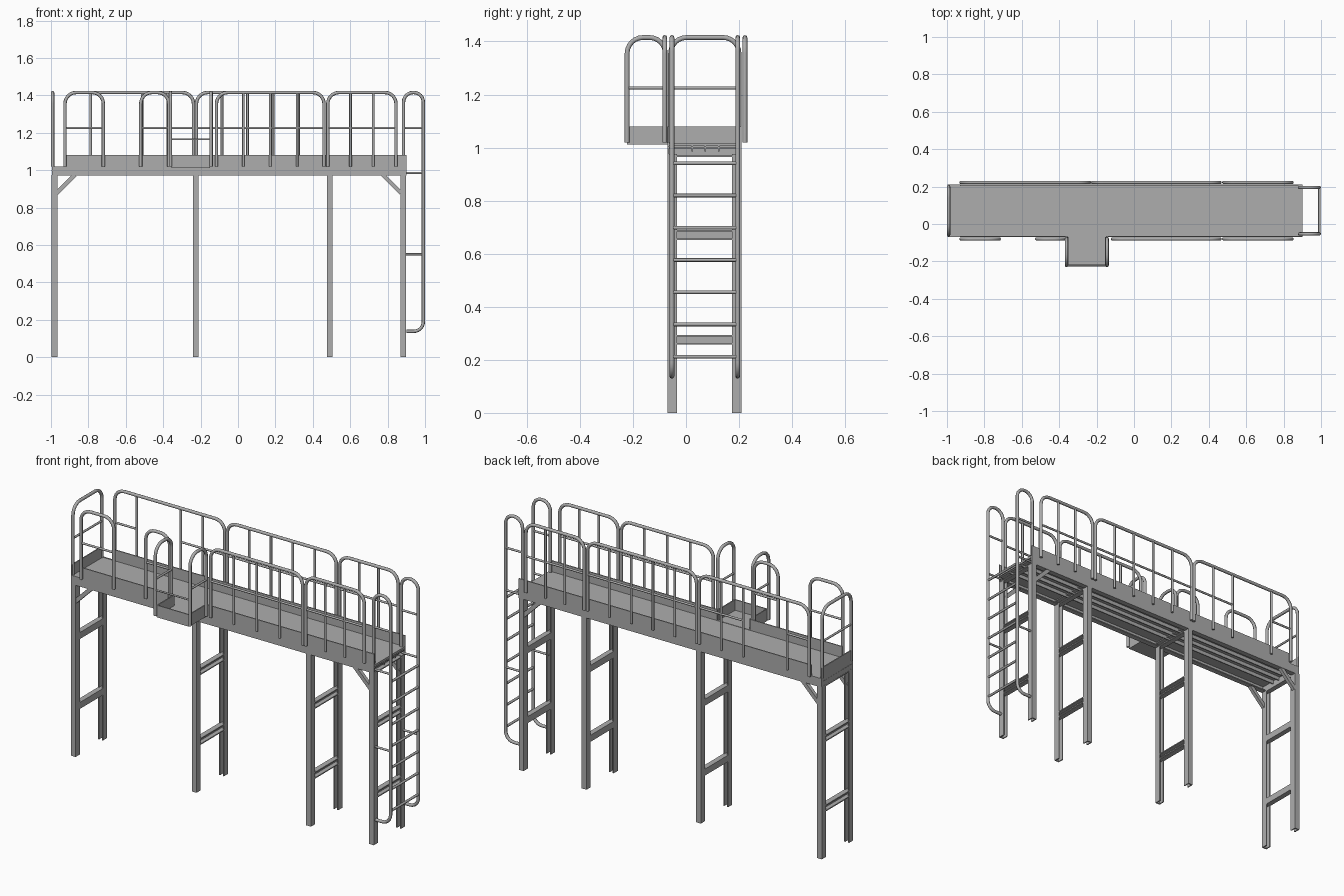
import bpy, bmesh, math
from mathutils import Vector

cube = bpy.data.objects.get("Cube")
if cube:
    bpy.data.objects.remove(cube, do_unlink=True)

steel = bpy.data.materials.new("grey steel")
steel.use_nodes = True
steel.diffuse_color = (0.42, 0.42, 0.42, 1)
steel.node_tree.nodes["Principled BSDF"].inputs["Base Color"].default_value = (0.42, 0.42, 0.42, 1)

FRONT, BACK = -0.07, 0.21      # platform edges in y
LEFT, RIGHT = -0.995, 0.90     # platform ends in x
DECK, TOE, TOP, MID = 1.02, 1.08, 1.415, 1.225
T = 0.006                      # plate thickness
TUBE, THIN = 0.009, 0.006      # tube radii


def boxes(name, items):
    """One object made of axis-aligned boxes, each given by two corners."""
    bm = bmesh.new()
    for a, b in items:
        a, b = Vector(a), Vector(b)
        verts = bmesh.ops.create_cube(bm, size=1)["verts"]
        for v in verts:
            v.co = Vector([(a[i] + b[i]) / 2 + v.co[i] * abs(b[i] - a[i]) for i in range(3)])
    mesh = bpy.data.meshes.new(name)
    bm.to_mesh(mesh)
    bm.free()
    mesh.materials.append(steel)
    obj = bpy.data.objects.new(name, mesh)
    bpy.context.collection.objects.link(obj)
    return obj


def rounded(points, radius, steps=6):
    """Path through the points with its inner corners rounded."""
    pts = [Vector(p) for p in points]
    path = [pts[0]]
    for before, corner, after in zip(pts, pts[1:], pts[2:]):
        u, v = (before - corner).normalized(), (after - corner).normalized()
        for i in range(steps + 1):
            a = math.pi / 2 * i / steps
            path.append(corner + radius * (u * (1 - math.sin(a)) + v * (1 - math.cos(a))))
    path.append(pts[-1])
    return path


def tubes(name, paths):
    """One object made of round tubes, each given as (path, radius)."""
    curve = bpy.data.curves.new(name, "CURVE")
    curve.dimensions = "3D"
    curve.bevel_depth = 1
    curve.bevel_resolution = 2
    curve.use_fill_caps = True
    for path, radius in paths:
        spline = curve.splines.new("POLY")
        spline.points.add(len(path) - 1)
        for point, co in zip(spline.points, path):
            point.co = (*co, 1)
            point.radius = radius
    curve.materials.append(steel)
    obj = bpy.data.objects.new(name, curve)
    bpy.context.collection.objects.link(obj)
    bpy.ops.object.select_all(action="DESELECT")
    obj.select_set(True)
    bpy.context.view_layer.objects.active = obj
    bpy.ops.object.convert(target="MESH")
    bpy.ops.object.shade_smooth_by_angle(angle=math.radians(50))


def railing(name, start, end, bays=1, open_bay=None):
    """Rounded hoop between two xy points with posts and a mid rail."""
    a, b = Vector((*start, 0)), Vector((*end, 0))
    up = lambda p, z: p + Vector((0, 0, z))
    hoop = rounded([up(a, DECK), up(a, TOP), up(b, TOP), up(b, DECK)], 0.06)
    paths = [(hoop, TUBE)]
    for i in range(bays):
        p, q = a.lerp(b, i / bays), a.lerp(b, (i + 1) / bays)
        if open_bay is None or i not in open_bay:
            paths.append(([up(p, MID), up(q, MID)], THIN))
        if i and not (open_bay and i == open_bay[-1]):
            paths.append(([up(p, DECK), up(p, TOP)], THIN + 0.001))
    tubes(name, paths)


# Deck and its supporting frame
boxes("deck", [((LEFT, FRONT, 1.006), (RIGHT, BACK, 1.018))])
for name, edge, inward in (("front", FRONT, 1), ("back", BACK, -1)):
    web, lip = edge + inward * T, edge + inward * 0.03
    boxes(name + "_beam", [
        ((LEFT, edge, 0.97), (RIGHT, web, DECK)),
        ((LEFT, edge, 0.97), (RIGHT, lip, 0.97 + T)),
    ])
boxes("deck_stringers", [((LEFT, y, 0.985), (RIGHT, y + T, 1.006)) for y in (0.02, 0.07, 0.12)])

# Toe boards, leaving a gap at the side landing
boxes("front_toe_board", [
    ((-0.93, FRONT, DECK), (-0.355, FRONT + T, TOE)),
    ((-0.15, FRONT, DECK), (RIGHT, FRONT + T, TOE)),
])
boxes("back_toe_board", [((-0.93, BACK - T, DECK), (RIGHT, BACK, TOE))])
boxes("end_toe_board", [((LEFT, FRONT, 0.97), (LEFT + T, BACK, TOE))])

# Side landing with toe boards on three sides
LX0, LX1, LY = -0.355, -0.15, -0.222
boxes("landing", [
    ((LX0, LY, 1.012), (LX1, FRONT, DECK)),
    ((LX0, LY, 1.012), (LX0 + T, FRONT, TOE)),
    ((LX1 - T, LY, 1.012), (LX1, FRONT, TOE)),
    ((LX0, LY, 1.012), (LX1, LY + T, TOE)),
])

# Channel legs and the channel cross ties between them
for n, x in enumerate((-0.981, -0.225, 0.49, 0.883), 1):
    x0, x1 = x - 0.015, x + 0.015
    for name, edge, inward in (("front", FRONT, 1), ("back", BACK, -1)):
        web, lip = edge + inward * T, edge + inward * 0.037
        boxes(f"{name}_leg_{n}", [
            ((x0, edge, 0), (x1, web, 0.975)),
            ((x0, edge, 0), (x0 + T, lip, 0.975)),
            ((x1 - T, edge, 0), (x1, lip, 0.975)),
        ])
    face = x1 - T if n == 1 else x0
    ties = []
    for z in (0.257, 0.652, 0.965):
        ties += [
            ((face, FRONT + T, z), (face + T, BACK - T, z + 0.037)),
            ((x0, FRONT + T, z), (x1, BACK - T, z + T)),
            ((x0, FRONT + T, z + 0.037 - T), (x1, BACK - T, z + 0.037)),
        ]
    boxes(f"cross_ties_{n}", ties)

# Diagonal corner braces under the deck
for end, x, d in (("left", -0.966, 1), ("right", 0.868, -1)):
    for side, y in (("front", FRONT + 0.012), ("back", BACK - 0.012)):
        brace = boxes(f"{end}_{side}_brace", [((-0.07, -0.01, -0.011), (0.07, 0.01, 0.011))])
        brace.location = (x + d * 0.045, y, 0.926)
        brace.rotation_euler.y = -d * math.pi / 4

# Guard rails
FY, BY = FRONT - 0.01, BACK + 0.012
railing("front_rail_1", (-0.925, FY), (-0.72, FY))
railing("front_rail_2", (-0.52, FY), (-0.37, FY))
railing("front_rail_3", (-0.115, FY), (0.46, FY), 4)
railing("front_rail_4", (0.48, FY), (0.845, FY), 3)
railing("back_rail_1", (-0.925, BY), (-0.238, BY), 5, (1, 2))
railing("back_rail_2", (-0.222, BY), (0.46, BY), 5)
railing("back_rail_3", (0.48, BY), (0.845, BY), 3)
railing("end_rail", (-0.991, FRONT + 0.012), (-0.991, BACK - 0.01))
railing("landing_left_rail", (LX0 - 0.006, LY), (LX0 - 0.006, FRONT - 0.008))
railing("landing_right_rail", (LX1 + 0.006, LY), (LX1 + 0.006, FRONT - 0.008))
tubes("landing_bar", [([(LX0, LY, 1.165), (LX1, LY, 1.165)], THIN - 0.001)])

# Access ladder with looped stiles and standoffs
SX, LOW = 0.991, 0.138
stiles = (-0.053, 0.195)
for side, y in zip(("front", "back"), stiles):
    loop = rounded([(0.885, y, DECK), (0.885, y, TOP), (SX, y, TOP), (SX, y, LOW), (RIGHT, y, LOW)], 0.052)
    paths = [(loop, TUBE)]
    for z, x in ((0.55, 0.89), (0.985, 0.89), (MID, 0.885)):
        paths.append(([(x, y, z), (SX, y, z)], THIN))
    tubes(side + "_ladder_stile", paths)
rungs = [0.212 + i * 0.1215 for i in range(7)]
tubes("ladder_rungs", [([(SX, stiles[0], z), (SX, stiles[1], z)], THIN + 0.001) for z in rungs])
